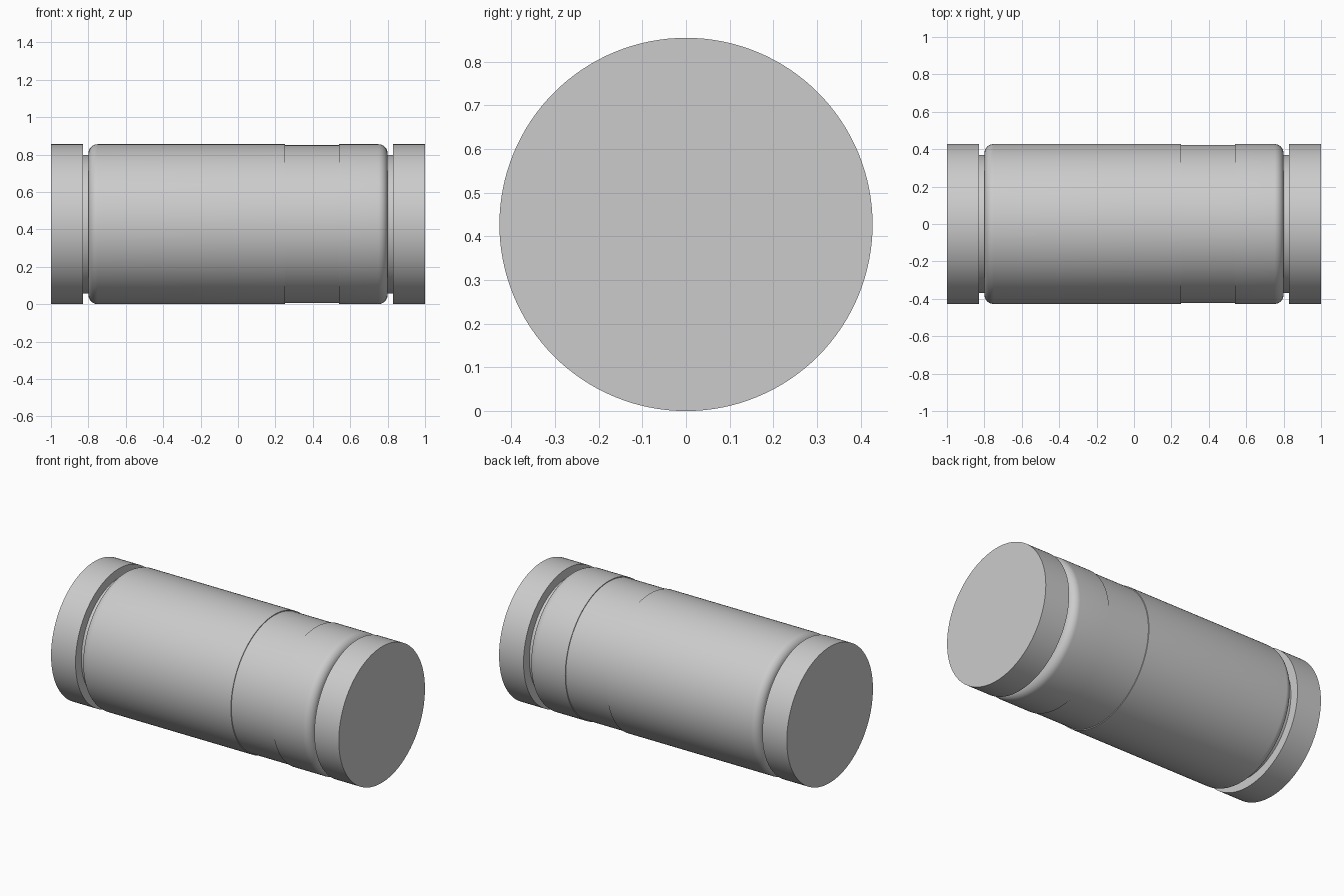
import bpy, bmesh, math
from mathutils import Matrix

cube = bpy.data.objects.get("Cube")
if cube:
    bpy.data.objects.remove(cube, do_unlink=True)

R = 0.4275        # outer radius
NECK = 0.37       # groove radius
BAND = 0.4225     # recessed band radius
ROUND = 0.05      # rounded shoulder radius
SHOULDER = 0.8    # where the body ends
COLLAR = 0.83     # where the end collars begin
BAND_X = (0.25, 0.54)
SEGMENTS = 128

metal = bpy.data.materials.new("grey metal")
metal.use_nodes = True
grey = (0.6, 0.6, 0.6, 1)
metal.diffuse_color = grey
metal.node_tree.nodes["Principled BSDF"].inputs["Base Color"].default_value = grey


def lathe(name, profile):
    """Turn a profile of (x, radius) points around the long axis."""
    bm = bmesh.new()
    verts = [bm.verts.new((x, 0, r)) for x, r in profile]
    edges = [bm.edges.new(pair) for pair in zip(verts, verts[1:])]
    bmesh.ops.spin(bm, geom=verts + edges, cent=(0, 0, 0), axis=(1, 0, 0),
                   angle=math.tau, steps=SEGMENTS, use_duplicate=False)
    bmesh.ops.remove_doubles(bm, verts=bm.verts, dist=0.0001)
    bmesh.ops.recalc_face_normals(bm, faces=bm.faces)
    # Make every normal point away from the axis
    wall = max(bm.faces, key=lambda f: abs(f.normal.yz.length) * f.calc_area())
    if wall.normal.yz.dot(wall.calc_center_median().yz) < 0:
        bmesh.ops.reverse_faces(bm, faces=bm.faces)
    bmesh.ops.transform(bm, matrix=Matrix.Translation((0, 0, R)), verts=bm.verts)
    mesh = bpy.data.meshes.new(name)
    bm.to_mesh(mesh)
    bm.free()
    mesh.materials.append(metal)
    obj = bpy.data.objects.new(name, mesh)
    bpy.context.collection.objects.link(obj)
    bpy.ops.object.select_all(action='DESELECT')
    obj.select_set(True)
    bpy.context.view_layer.objects.active = obj
    bpy.ops.object.shade_smooth_by_angle(angle=math.radians(30))
    return obj


def shoulder(side):
    """Rounded body end, from the neck out to the full radius."""
    points = [(side * SHOULDER, NECK)]
    for i in range(11):
        a = math.pi / 2 * i / 10
        points.append((side * (SHOULDER - ROUND + ROUND * math.cos(a)),
                       R - ROUND + ROUND * math.sin(a)))
    return points


# End collars and the groove necks behind them
for side, word in ((-1, "right"), (1, "left")):
    lathe(word + "_end_collar", [(side, 0), (side, R), (side * COLLAR, R),
                                 (side * COLLAR, NECK)])
    lathe(word + "_groove_neck", [(side * COLLAR, NECK), (side * SHOULDER, NECK)])

# Main barrel, recessed band and front sleeve
lathe("main_barrel", shoulder(-1) + [(BAND_X[0], R), (BAND_X[0], BAND)])
lathe("recessed_band", [(x, BAND) for x in BAND_X])
lathe("short_sleeve", shoulder(1) + [(BAND_X[1], R), (BAND_X[1], BAND)])
